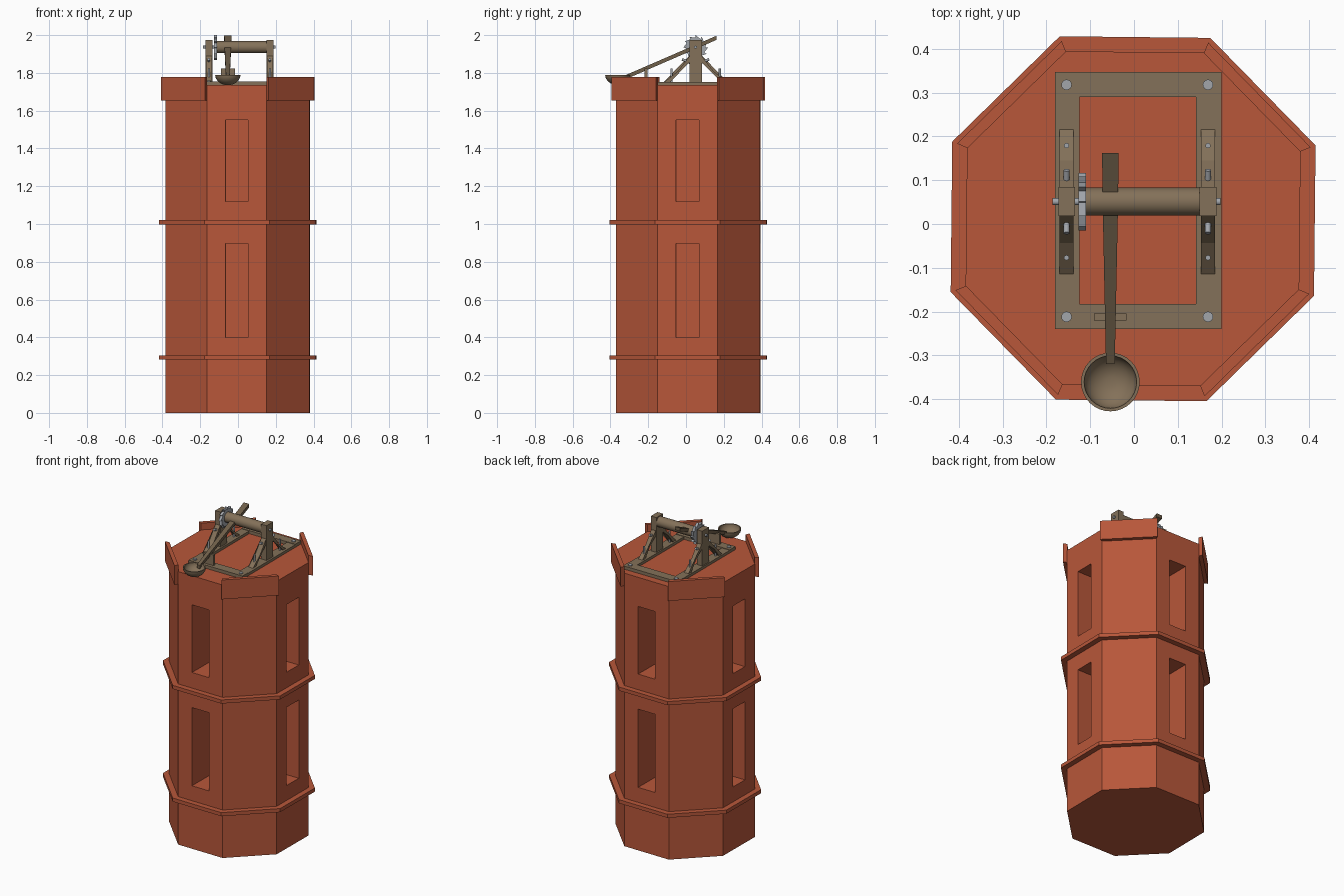
import bpy, bmesh
from math import pi, sin, cos, tan, radians, atan2
from mathutils import Matrix, Vector

if "Cube" in bpy.data.objects:
    bpy.data.objects.remove(bpy.data.objects["Cube"])

CX, CY, ROT = -0.002, 0.012, radians(-0.6)


def mat(name, c):
    m = bpy.data.materials.new(name)
    m.diffuse_color = (*c, 1)
    m.use_nodes = True
    m.node_tree.nodes["Principled BSDF"].inputs["Base Color"].default_value = m.diffuse_color
    return m


BRICK = mat("red_brick", (0.48, 0.095, 0.042))
WOOD = mat("wood", (0.23, 0.165, 0.10))
DARK = mat("dark_wood", (0.16, 0.115, 0.068))
METAL = mat("metal", (0.36, 0.38, 0.41))


def finish(name, bm, material, smooth=False):
    bmesh.ops.recalc_face_normals(bm, faces=bm.faces)
    me = bpy.data.meshes.new(name)
    bm.to_mesh(me)
    bm.free()
    ob = bpy.data.objects.new(name, me)
    bpy.context.collection.objects.link(ob)
    me.materials.append(material)
    if smooth:
        bpy.ops.object.select_all(action='DESELECT')
        ob.select_set(True)
        bpy.context.view_layer.objects.active = ob
        bpy.ops.object.shade_smooth_by_angle(angle=radians(40))
    return ob


def loft(bm, rings):
    # closed skin through rings of equal point count
    vs = [[bm.verts.new(p) for p in r] for r in rings]
    n = len(vs[0])
    for a, b in zip(vs, vs[1:]):
        for i in range(n):
            bm.faces.new((a[i], a[(i + 1) % n], b[(i + 1) % n], b[i]))
    bm.faces.new(vs[0][::-1])
    bm.faces.new(vs[-1])


def oct_point(apothem, k, z):
    a = pi / 8 + k * pi / 4 + ROT
    r = apothem / cos(pi / 8)
    return Vector((CX + r * cos(a), CY + r * sin(a), z))


def octagon(name, profile):
    bm = bmesh.new()
    loft(bm, [[oct_point(a, k, z) for k in range(8)] for a, z in profile])
    return finish(name, bm, BRICK)


def add_box(bm, lo, hi, m=None):
    lo, hi = Vector(lo), Vector(hi)
    mt = Matrix.Translation((lo + hi) / 2) @ Matrix.Diagonal((*(hi - lo), 1))
    bmesh.ops.create_cube(bm, size=1, matrix=(m or Matrix()) @ mt)


def box(name, lo, hi, material=WOOD):
    bm = bmesh.new()
    add_box(bm, lo, hi)
    return finish(name, bm, material)


def rod(name, p, q, r, material, n=24):
    p, q = Vector(p), Vector(q)
    d = q - p
    m = Matrix.Translation((p + q) / 2) @ d.to_track_quat('Z', 'Y').to_matrix().to_4x4()
    bm = bmesh.new()
    bmesh.ops.create_cone(bm, cap_ends=True, segments=n, radius1=r, radius2=r, depth=d.length, matrix=m)
    return finish(name, bm, material, True)


# Tower shaft with eight window recesses
tower = octagon("tower_shaft", [(0.381, 0), (0.381, 1.735)])
bm = bmesh.new()
for k in range(4):
    m = Matrix.Translation((CX, CY, 0)) @ Matrix.Rotation(ROT + k * pi / 2, 4, 'Z')
    for z0, z1 in ((0.40, 0.897), (1.12, 1.55)):
        add_box(bm, (-0.06, -0.5, z0), (0.06, -0.19, z1), m)
cutter = finish("window_cutter", bm, BRICK)
cutter.hide_render = True
mod = tower.modifiers.new("windows", 'BOOLEAN')
mod.operation, mod.solver, mod.object = 'DIFFERENCE', 'EXACT', cutter
bpy.context.view_layer.objects.active = tower
bpy.ops.object.modifier_apply(modifier=mod.name)
bpy.data.objects.remove(cutter)

# String courses
for name, z in (("lower_ledge", 0.282), ("upper_ledge", 0.998)):
    octagon(name, [(0.375, z), (0.415, z), (0.415, z + 0.023), (0.375, z + 0.023)])

# Parapet walls on the four diagonal sides
for k in (0, 2, 4, 6):
    bm = bmesh.new()
    loft(bm, [[oct_point(0.404, k, z), oct_point(0.404, k + 1, z),
               oct_point(0.38, k + 1, z), oct_point(0.38, k, z)] for z in (1.655, 1.778)])
    finish(f"parapet_{k // 2}", bm, BRICK)

# Catapult base frame
for name, y0, y1 in (("front_beam", -0.24, -0.183), ("back_beam", 0.29, 0.347)):
    box(name, (-0.18, y0, 1.725), (0.20, y1, 1.755))
box("left_rail", (-0.18, -0.183, 1.725), (-0.125, 0.29, 1.752))
box("right_rail", (0.142, -0.183, 1.725), (0.20, 0.29, 1.752))

# Posts, braces and bolts on both sides
AY, AZ = 0.051, 1.936
for side, x in (("left", -0.154), ("right", 0.169)):
    box(side + "_post", (x - 0.019, AY - 0.033, 1.74), (x + 0.019, AY + 0.033, 1.973))
    for s, end in ((-1, "front"), (1, "back")):
        ys = [0.02, 0.02, 0.180, 0.147]
        zs = [1.905, 1.868, 1.74, 1.74]
        bm = bmesh.new()
        loft(bm, [[(x + dx, AY + s * y, z) for y, z in zip(ys, zs)] for dx in (-0.016, 0.016)])
        finish(f"{side}_{end}_brace", bm, WOOD)
        rod(f"{side}_{end}_peg", (x, AY + s * 0.128, 1.75), (x, AY + s * 0.128, 1.822), 0.006, METAL, 12)
        rod(f"{side}_{end}_brace_bolt", (x, AY + s * 0.02, 1.85), (x, AY + s * 0.072, 1.872), 0.007, METAL, 12)
    for y in (-0.212, 0.318):
        rod(side + "_frame_bolt", (x, y, 1.75), (x, y, 1.76), 0.012, METAL, 16)

# Roller and axle
rod("roller", (-0.112, AY, AZ), (0.155, AY, AZ), 0.032, WOOD, 32)
rod("axle", (-0.186, AY, AZ), (0.198, AY, AZ), 0.008, METAL, 16)

# Ratchet wheel with saw teeth
bm = bmesh.new()
N = 12
outline = []
for i in range(N):
    a = 2 * pi * i / N + pi / 2
    outline += [(0.066, a), (0.052, a + 0.03)]
loft(bm, [[(x, AY + r * cos(a), AZ - 0.002 + r * sin(a)) for r, a in outline] for x in (-0.127, -0.11)])
finish("ratchet_wheel", bm, METAL)

# Throwing arm, tapering toward the cup
AX = -0.054
bm = bmesh.new()
rings = []
for y, w in ((-0.32, 0.010), (0.018, 0.017), (0.162, 0.019)):
    z = 1.775 + (y + 0.325) * 0.433
    rings.append([(AX - w, y, z - 0.011), (AX + w, y, z - 0.011),
                  (AX + w, y, z + 0.011), (AX - w, y, z + 0.011)])
loft(bm, rings)
finish("throwing_arm", bm, DARK)
box("arm_rest", (AX - 0.037, -0.22, 1.75), (AX + 0.037, -0.205, 1.822))

# Hollow cup at the arm's end
bm = bmesh.new()
prof = [(0.067 * sin(t * pi / 16), -0.055 * cos(t * pi / 16)) for t in range(1, 9)]
prof += [(0.060 * sin(t * pi / 16), -0.047 * cos(t * pi / 16)) for t in range(8, 0, -1)]
loft(bm, [[(AX + r * cos(2 * pi * i / 32), -0.361 + r * sin(2 * pi * i / 32), 1.79 + z)
           for i in range(32)] for r, z in prof])
finish("cup", bm, WOOD, True)
